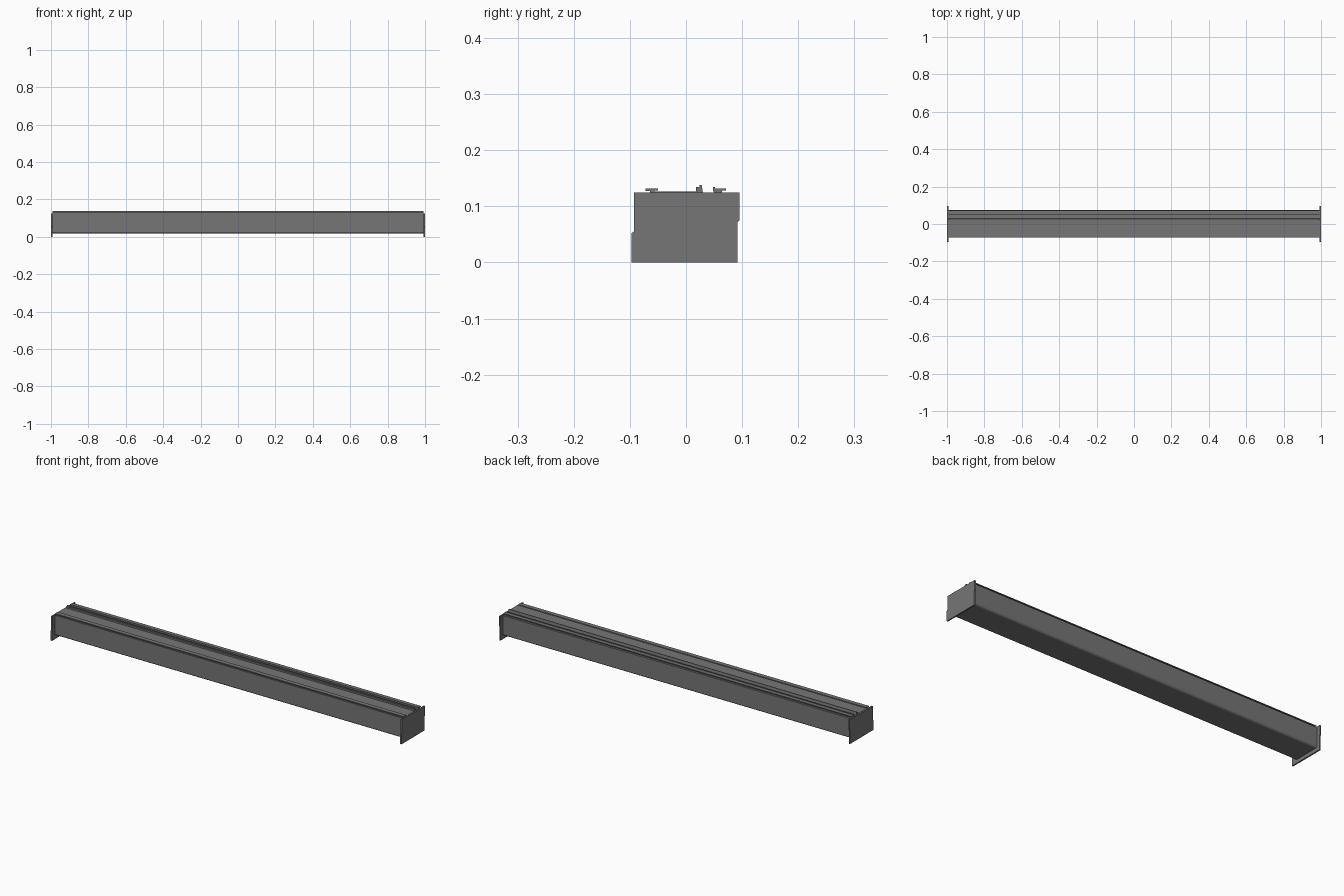
import bpy
import bmesh

cube = bpy.data.objects.get("Cube")
if cube:
    bpy.data.objects.remove(cube, do_unlink=True)


def make_material(name, value):
    mat = bpy.data.materials.new(name)
    mat.use_nodes = True
    colour = (value, value, value, 1)
    mat.diffuse_color = colour
    mat.node_tree.nodes["Principled BSDF"].inputs["Base Color"].default_value = colour
    return mat


grey = make_material("mid grey", 0.18)


def extrude_profile(name, profile, x0, x1):
    """Extrude a closed (y, z) outline along x."""
    bm = bmesh.new()
    face = bm.faces.new([bm.verts.new((x0, y, z)) for y, z in profile])
    new = bmesh.ops.extrude_face_region(bm, geom=[face])["geom"]
    bmesh.ops.translate(bm, vec=(x1 - x0, 0, 0),
                        verts=[g for g in new if isinstance(g, bmesh.types.BMVert)])
    bmesh.ops.recalc_face_normals(bm, faces=bm.faces)
    mesh = bpy.data.meshes.new(name)
    bm.to_mesh(mesh)
    bm.free()
    mesh.materials.append(grey)
    obj = bpy.data.objects.new(name, mesh)
    bpy.context.collection.objects.link(obj)
    return obj


END, PLATE = 1.0, 0.007
INNER = END - PLATE

# Long housing with rounded lower corners and shallow grooves under the rails
housing = [
    (-0.071, 0.026), (-0.069, 0.021), (-0.064, 0.018),
    (0.066, 0.018), (0.071, 0.021), (0.074, 0.026),
    (0.074, 0.122), (0.064, 0.122), (0.064, 0.127),
    (0.050, 0.127), (0.050, 0.120), (0.030, 0.120), (0.030, 0.126),
    (-0.064, 0.126), (-0.064, 0.122), (-0.071, 0.122),
]
extrude_profile("housing", housing, -INNER, INNER)

# Flanged rails along the top edges, each overhanging a groove
extrude_profile("front_rail", [
    (-0.072, 0.127), (-0.064, 0.127), (-0.064, 0.125), (-0.056, 0.125),
    (-0.056, 0.128), (-0.050, 0.128), (-0.050, 0.132), (-0.072, 0.132)],
    -INNER, INNER)
extrude_profile("back_rail", [
    (0.048, 0.126), (0.064, 0.126), (0.064, 0.128), (0.071, 0.128),
    (0.071, 0.132), (0.052, 0.132), (0.052, 0.134), (0.048, 0.134)],
    -INNER, INNER)

# Hooked ridge behind the centre line
extrude_profile("top_ridge", [
    (0.018, 0.125), (0.030, 0.125), (0.028, 0.138), (0.024, 0.138),
    (0.024, 0.134), (0.018, 0.134)],
    -INNER, INNER)

# Stepped end plates
plate = [
    (-0.097, 0.0), (0.092, 0.0), (0.092, 0.072), (0.095, 0.075),
    (0.095, 0.125), (-0.093, 0.125), (-0.093, 0.055), (-0.097, 0.052),
]
for name, x in (("right_end_plate", -END), ("left_end_plate", INNER)):
    extrude_profile(name, plate, x, x + PLATE)
